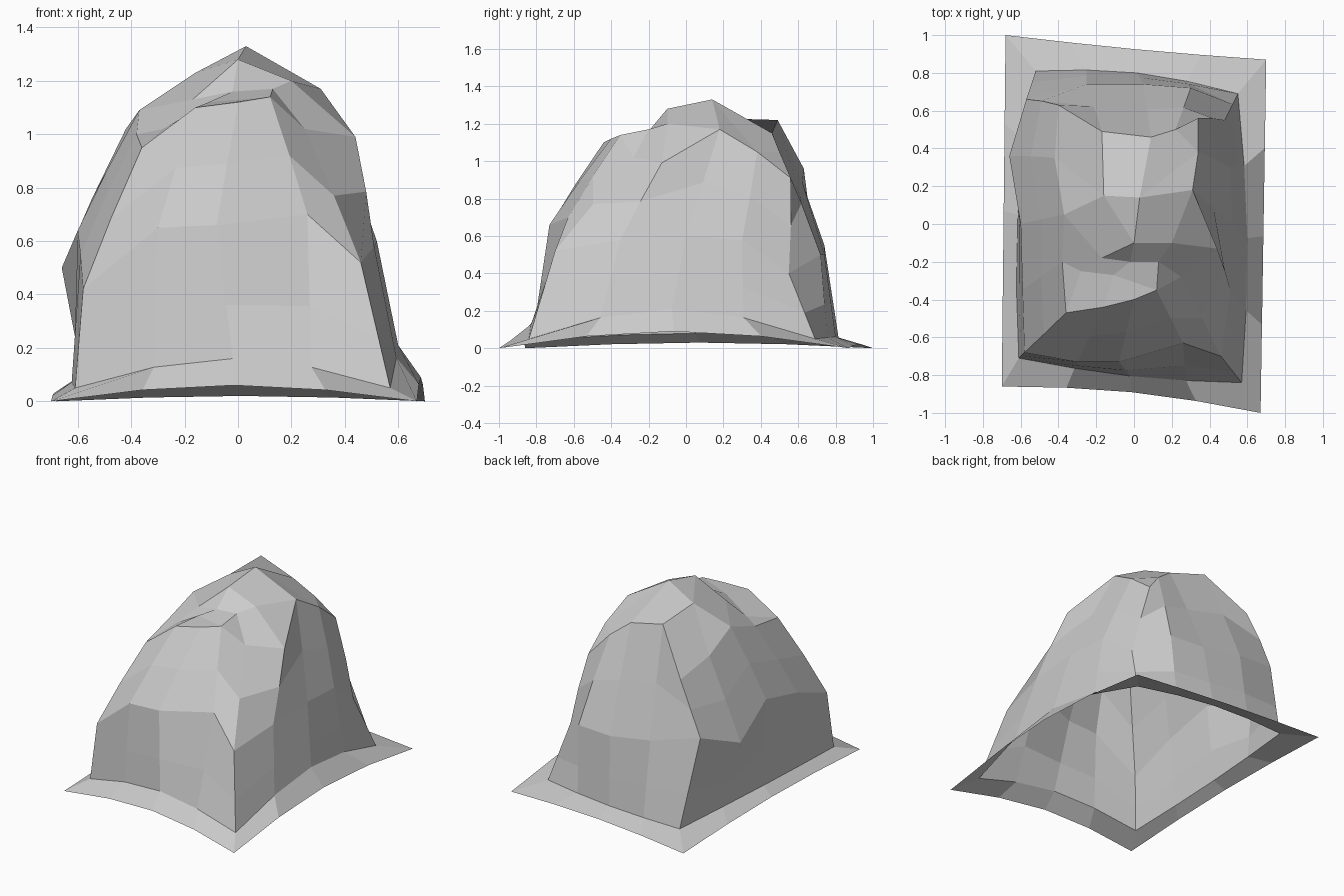
import bpy, bmesh, math
from mathutils import Vector

if "Cube" in bpy.data.objects:
    bpy.data.objects.remove(bpy.data.objects["Cube"])

# Each ring has 16 points: front-left corner, then round by front, right, back, left
SIDE = 4


def square_ring(corners, base, lifts, bows):
    """Four-sided ring; every side may lift in z and bow outward in its middle."""
    out = [(0, -1), (1, 0), (0, 1), (-1, 0)]
    pts = []
    for s in range(4):
        a, b = Vector(corners[s]), Vector(corners[(s + 1) % 4])
        for i in range(SIDE):
            t = i / SIDE
            bump = math.sin(math.pi * t)
            p = a.lerp(b, t) + Vector(out[s]) * bows[s] * bump
            pts.append(Vector((p.x, p.y, base + lifts[s] * bump)))
    return pts


# Spread skirt edge and the foot of the mound
skirt = square_ring([(-.70, -.86), (.67, -1), (.70, .87), (-.68, 1)],
                    0, (.06, .09, .02, .03), (-.04, 0, -.01, 0))
foot = square_ring([(-.61, -.71), (.57, -.84), (.55, .69), (-.52, .81)],
                   .05, (.11, .16, .01, .03), (.03, .04, .05, .05))

# Waist of the mound
front_waist = [(-.58, -.68, .42), (-.30, -.73, .65), (-.08, -.73, .66), (.26, -.63, .70)]
right_waist = [(.46, -.70, .52), (.51, -.35, .58), (.52, 0, .60), (.51, .30, .58)]
back_waist = [(.48, .55, .40), (.30, .72, .50), (.05, .74, .50), (-.25, .74, .55)]
left_waist = [(-.57, .66, .62), (-.66, .36, .50), (-.60, 0, .64), (-.59, -.35, .55)]
waist = [Vector(p) for p in front_waist + right_waist + back_waist + left_waist]

# Shoulder outline
front_top = [(-.36, -.47, .95), (-.16, -.44, 1.10), (0, -.40, 1.12), (.12, -.35, 1.14)]
right_top = [(.25, -.28, 1.02), (.44, -.13, .99), (.31, .18, 1.17), (.34, .38, 1.05)]
back_top = [(.34, .56, .91), (.22, .50, 1.05), (.09, .46, 1.15), (-.17, .49, 1.22)]
left_top = [(-.40, .63, .96), (-.42, .35, 1.02), (-.37, .05, 1.09), (-.38, -.20, 1.0)]
shoulder = [Vector(p) for p in front_top + right_top + back_top + left_top]

low = [a.lerp(b, .4) for a, b in zip(foot, waist)]
high = [a.lerp(b, .5) + Vector((a.x, a.y, 0)) * .01 for a, b in zip(waist, shoulder)]

bm = bmesh.new()
rings = [[bm.verts.new(p) for p in r] for r in (skirt, foot, low, waist, high, shoulder)]
n = 4 * SIDE
for a, b in zip(rings, rings[1:]):
    for i in range(n):
        j = (i + 1) % n
        bm.faces.new((a[i], a[j], b[j], b[i]))

# Crown: peak, step and front shelf
crown = dict(A=(0, -.10, 1.28), B=(.20, -.10, 1.20), P=(.03, .14, 1.33),
             Q=(-.16, .15, 1.23), C=(-.17, -.18, 1.13), D=(.13, -.20, 1.17),
             E=(-.02, -.20, 1.16), F=(-.28, -.25, 1.02), G=(-.11, -.27, 1.12))
v = {k: bm.verts.new(p) for k, p in crown.items()}
v.update({str(i): vert for i, vert in enumerate(rings[-1])})
for face in ("0 1 G F", "1 2 3 G", "G 3 D E", "F G E C", "C E A", "E D B A",
             "0 F 15", "F C 14 15", "C A Q 14", "A P Q", "A B 6 P", "B 5 6",
             "D 3 4", "D 4 5 B", "P 6 7", "P 7 9 10", "7 8 9", "Q P 10 11",
             "Q 11 12 13", "Q 13 14"):
    bm.faces.new([v[k] for k in face.split()])

bm.normal_update()
mesh = bpy.data.meshes.new("draped_mound")
bm.to_mesh(mesh)
bm.free()
bpy.context.collection.objects.link(bpy.data.objects.new("draped_mound", mesh))
